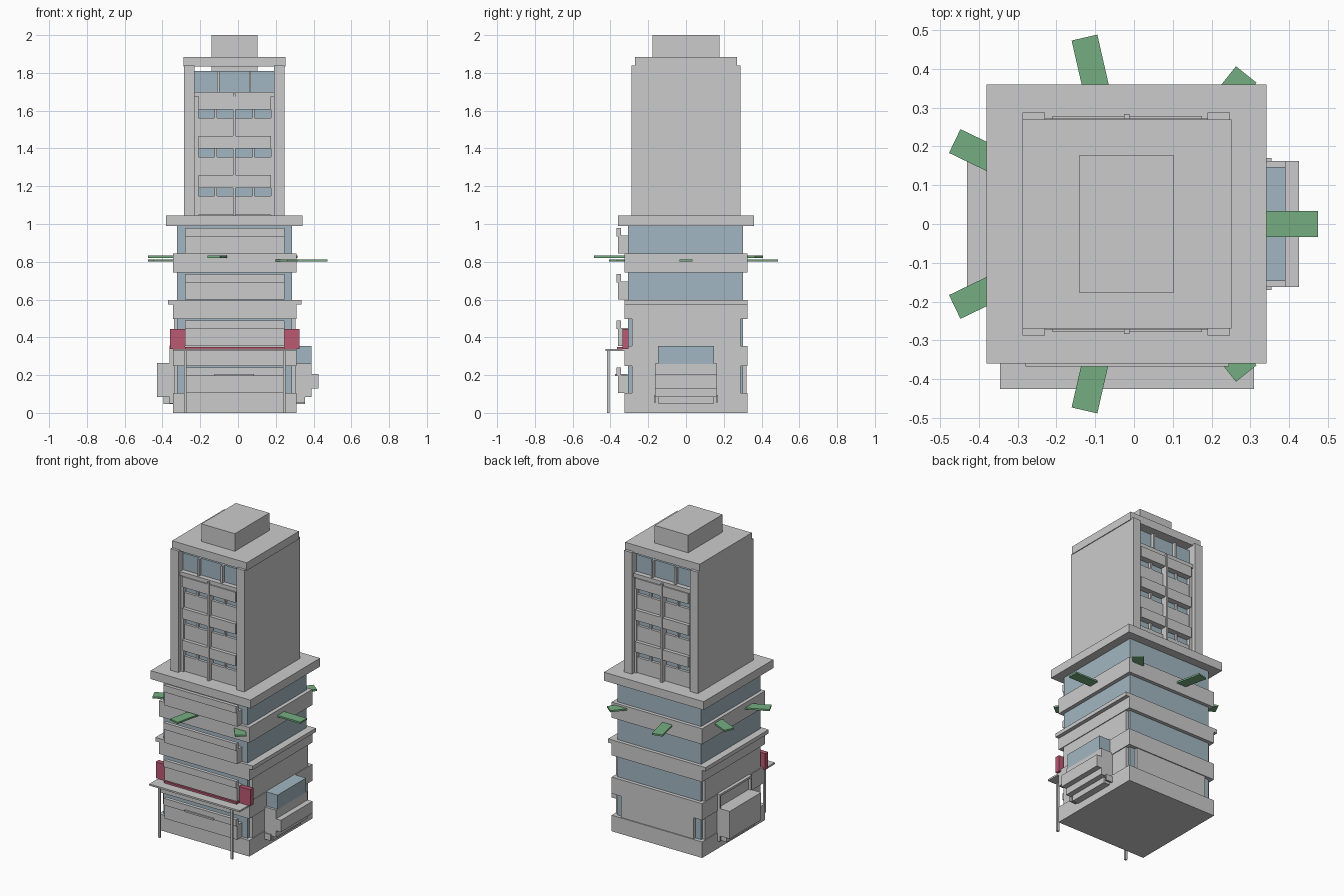
import bpy, math
from mathutils import Matrix


def mat(name, c):
    m = bpy.data.materials.new(name)
    m.diffuse_color = (*c, 1)
    return m


GLASS = mat("glass_blue", (0.36, 0.47, 0.54))
RED = mat("red", (0.5, 0.1, 0.17))
GREEN = mat("green", (0.18, 0.42, 0.22))
CUBE_FACES = [(0, 2, 3, 1), (4, 5, 7, 6), (0, 1, 5, 4), (2, 6, 7, 3), (0, 4, 6, 2), (1, 3, 7, 5)]


def box(name, x, y, z, material=None):
    """Box from (min, max) ranges."""
    me = bpy.data.meshes.new(name)
    me.from_pydata([(a, b, c) for a in x for b in y for c in z], [], CUBE_FACES)
    ob = bpy.data.objects.new(name, me)
    bpy.context.collection.objects.link(ob)
    if material:
        me.materials.append(material)
    return ob


def front_back(name, x, y0, y1, z, material=None):
    """Matching boxes on the front and back; y0 < y1 are depths from the centre."""
    box(name + "_front", x, (-y1, -y0), z, material)
    box(name + "_back", x, (y0, y1), z, material)


# Podium: glass core with floor bands and overhanging top slab
box("podium_glass", (-0.322, 0.285), (-0.308, 0.303), (0.05, 1.0), GLASS)
for i, (z0, z1) in enumerate([(0, 0.105), (0.247, 0.355), (0.497, 0.598), (0.743, 0.845)]):
    box(f"floor_band_{i}", (-0.345, 0.31), (-0.326, 0.326), (z0, z1))
box("podium_roof_slab", (-0.38, 0.342), (-0.36, 0.36), (0.99, 1.045))

# Front parapet panels with upper lip
for i, z in enumerate([0.105, 0.355, 0.6, 0.845]):
    box(f"front_panel_{i}", (-0.28, 0.245), (-0.36, -0.305), (z, z + 0.095))
    box(f"front_panel_lip_{i}", (-0.28, 0.245), (-0.368, -0.345), (z + 0.09, z + 0.135))
box("front_handle", (-0.125, 0.085), (-0.376, -0.31), (0.195, 0.206))
box("back_ground_panel", (-0.28, 0.245), (0.29, 0.32), (0.1, 0.25))

# Lower side walls and ledges
box("right_wall", (0.26, 0.305), (-0.287, 0.288), (0.1, 0.58))
box("left_wall", (-0.34, -0.3), (-0.287, 0.288), (0.1, 0.58))
box("right_ledge", (0.3, 0.335), (-0.326, 0.326), (0.573, 0.598))
box("left_ledge", (-0.37, -0.335), (-0.326, 0.326), (0.573, 0.598))

# Entrance canopy, posts and red corner signs
box("canopy", (-0.345, 0.31), (-0.425, -0.32), (0.327, 0.338))
for i, x in enumerate((-0.28, 0.245)):
    box(f"canopy_post_{i}", (x - 0.007, x + 0.007), (-0.417, -0.404), (0, 0.33))
box("red_sign_left", (-0.36, -0.28), (-0.336, -0.305), (0.338, 0.445), RED)
box("red_sign_right", (0.245, 0.325), (-0.336, -0.305), (0.338, 0.445), RED)
box("red_strip", (-0.28, 0.245), (-0.364, -0.32), (0.338, 0.35), RED)

# Right side bay: glazed top, body, protruding front and base
box("right_bay_glass", (0.3, 0.39), (-0.147, 0.147), (0.26, 0.355), GLASS)
box("right_bay_body", (0.3, 0.39), (-0.163, 0.163), (0.085, 0.262))
box("right_bay_front", (0.385, 0.425), (-0.163, 0.163), (0.128, 0.206))
box("right_bay_base", (0.3, 0.355), (-0.145, 0.145), (0.048, 0.09))
for s in (-1, 1):
    ys = sorted((s * 0.158, s * 0.17))
    box(f"right_bay_bracket_{s}", (0.3, 0.355), ys, (0.055, 0.095))

# Left side bay: box with a raised frame around it
box("left_bay_body", (-0.43, -0.33), (-0.163, 0.163), (0.085, 0.265))
box("left_bay_base", (-0.395, -0.33), (-0.145, 0.145), (0.048, 0.09))
box("left_frame_top", (-0.362, -0.33), (-0.165, 0.165), (0.345, 0.358))
for s in (-1, 1):
    ys = sorted((s * 0.153, s * 0.165))
    box(f"left_frame_side_{s}", (-0.362, -0.33), ys, (0.05, 0.35))

# Seven radial green blades, alternating in height
for k in range(7):
    z = 0.826 if k % 2 else 0.806
    ob = box(f"green_blade_{k}", (0.22, 0.493), (-0.034, 0.034), (z - 0.005, z + 0.006), GREEN)
    ob.matrix_world = Matrix.Translation((-0.018, 0, 0)) @ Matrix.Rotation(k * math.tau / 7, 4, 'Z')

# Tower: side slabs, recessed core, roof
box("tower_slab_left", (-0.287, -0.23), (-0.288, 0.288), (1.04, 1.84))
box("tower_slab_right", (0.19, 0.247), (-0.288, 0.288), (1.04, 1.84))
box("tower_core", (-0.235, 0.195), (-0.235, 0.235), (1.04, 1.7))
box("tower_roof", (-0.288, 0.252), (-0.27, 0.27), (1.833, 1.885))
box("roof_box", (-0.14, 0.102), (-0.178, 0.178), (1.8, 2.0))

# Tower facades, the same front and back
box("tower_top_glass", (-0.232, 0.192), (-0.24, 0.24), (1.69, 1.81), GLASS)
front_back("top_sill", (-0.23, 0.19), 0.22, 0.272, (1.675, 1.7))
for i, x in enumerate((-0.104, 0.064)):
    front_back(f"top_mullion_{i}", (x - 0.006, x + 0.006), 0.22, 0.262, (1.7, 1.81))
front_back("centre_mullion", (-0.026, -0.012), 0.22, 0.284, (1.045, 1.69))
front_back("edge_strip_left", (-0.232, -0.21), 0.22, 0.262, (1.04, 1.68))
front_back("edge_strip_right", (0.175, 0.192), 0.22, 0.262, (1.04, 1.68))
for r, z in enumerate((1.147, 1.355, 1.562)):
    for c, (x0, x1) in enumerate([(-0.21, -0.026), (-0.012, 0.175)]):
        m = (x0 + x1) / 2
        front_back(f"window_glass_{r}{c}", (x0, x1), 0.22, 0.238, (z, z + 0.06), GLASS)
        front_back(f"window_hood_{r}{c}", (x0, x1), 0.22, 0.278, (z + 0.044, z + 0.112))
        front_back(f"window_bar_{r}{c}", (m - 0.006, m + 0.006), 0.22, 0.255, (z, z + 0.05))
        front_back(f"window_apron_{r}{c}", (x0, x1), 0.22, 0.255, (z - 0.1, z))
